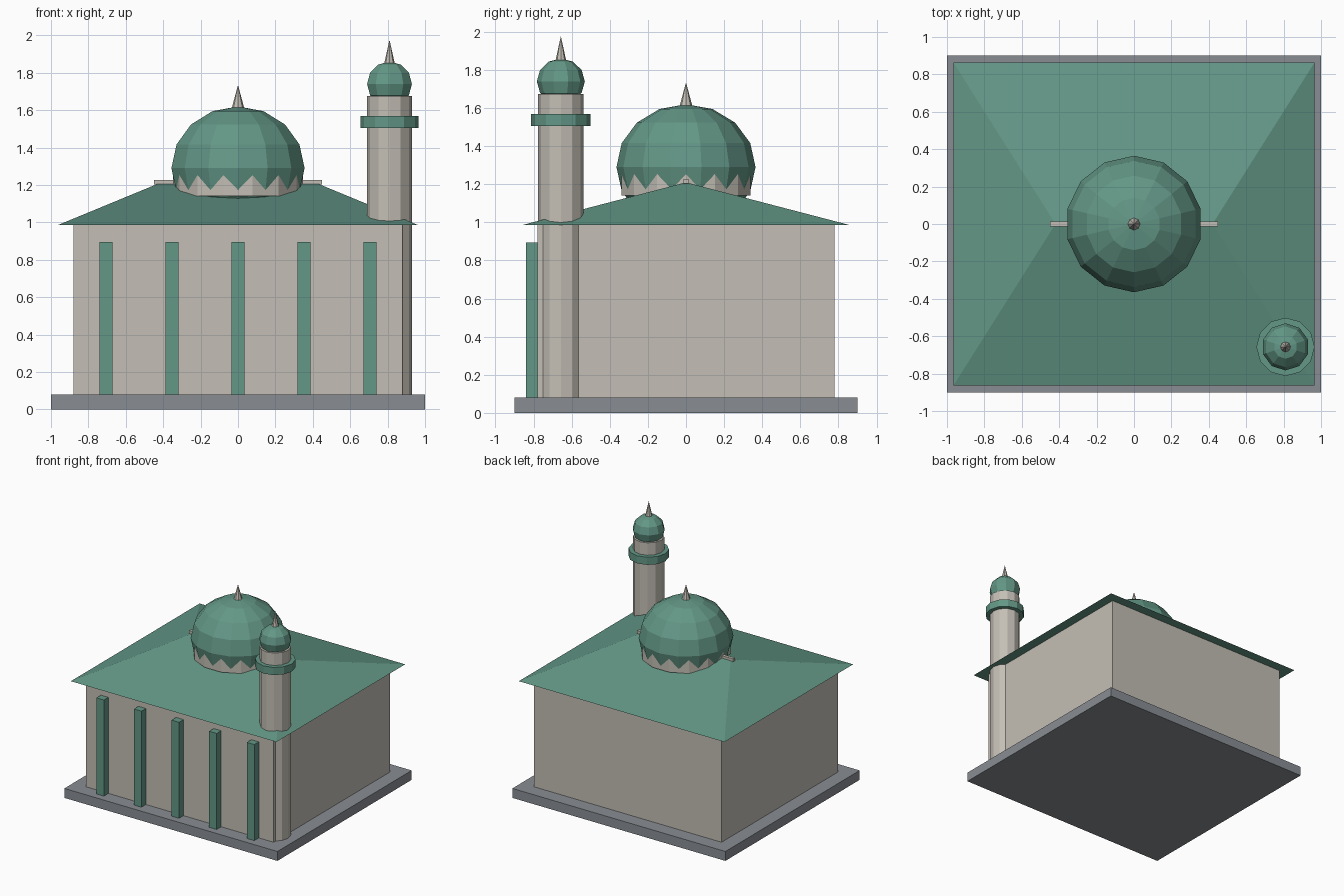
import bpy, bmesh, math
from mathutils import Matrix

if "Cube" in bpy.data.objects:
    bpy.data.objects.remove(bpy.data.objects["Cube"])


def material(name, rgb):
    m = bpy.data.materials.new(name)
    m.diffuse_color = (*rgb, 1)
    m.use_nodes = True
    m.node_tree.nodes["Principled BSDF"].inputs["Base Color"].default_value = m.diffuse_color
    return m


GREEN = material("green", (0.125, 0.31, 0.24))
STONE = material("warm stone", (0.55, 0.52, 0.465))
GREY = material("grey plinth", (0.25, 0.27, 0.295))


def finish(name, bm, mat):
    bmesh.ops.recalc_face_normals(bm, faces=bm.faces)
    me = bpy.data.meshes.new(name)
    bm.to_mesh(me)
    bm.free()
    me.materials.append(mat)
    ob = bpy.data.objects.new(name, me)
    bpy.context.collection.objects.link(ob)
    return ob


def box(name, x, y, z, mat):
    bm = bmesh.new()
    size = [b - a for a, b in (x, y, z)]
    mid = [(a + b) / 2 for a, b in (x, y, z)]
    bmesh.ops.create_cube(bm, size=1, matrix=Matrix.Translation(mid) @ Matrix.Diagonal((*size, 1)))
    return finish(name, bm, mat)


def tube(name, x, y, z0, z1, r0, r1, sides, mat, turn=0.0):
    bm = bmesh.new()
    mtx = Matrix.Translation((x, y, (z0 + z1) / 2)) @ Matrix.Rotation(turn, 4, 'Z')
    bmesh.ops.create_cone(bm, cap_ends=True, segments=sides, radius1=r0, radius2=r1,
                          depth=z1 - z0, matrix=mtx)
    return finish(name, bm, mat)


def ball(name, x, y, z, r, rz, sides, rings, mat):
    bm = bmesh.new()
    bmesh.ops.create_uvsphere(bm, u_segments=sides, v_segments=rings, radius=1,
                              matrix=Matrix.Translation((x, y, z)) @ Matrix.Diagonal((r, r, rz, 1)))
    return finish(name, bm, mat)


# Plinth and hall
box("plinth", (-1, 1), (-0.9, 0.9), (0, 0.08), GREY)
box("hall", (-0.88, 0.88), (-0.78, 0.78), (0.08, 0.99), STONE)

# Front pilasters
for i in range(-2, 3):
    cx = i * 0.353
    box(f"pilaster_{i + 3}", (cx - 0.035, cx + 0.035), (-0.84, -0.77), (0.08, 0.895), GREEN)

# Hipped roof
bm = bmesh.new()
ex, ey, ez, rx, rz = 0.965, 0.863, 0.985, 0.42, 1.21
a, b, c, d = [bm.verts.new((sx * ex, sy * ey, ez)) for sx, sy in ((-1, -1), (1, -1), (1, 1), (-1, 1))]
l, r = bm.verts.new((-rx, 0, rz)), bm.verts.new((rx, 0, rz))
for f in ((a, d, c, b), (a, b, r, l), (c, d, l, r), (b, c, r), (d, a, l)):
    bm.faces.new(f)
finish("hip_roof", bm, GREEN)
box("ridge_bar", (-0.45, 0.45), (-0.013, 0.013), (1.203, 1.228), STONE)

# Main dome: the drum is turned half a side against the dome, giving the scalloped edge
tube("dome_drum", 0, 0, 1.14, 1.27, 0.348, 0.348, 14, STONE, math.pi / 14)
ball("main_dome", 0, 0, 1.29, 0.365, 0.33, 14, 8, GREEN)
tube("main_finial", 0, 0, 1.605, 1.735, 0.035, 0, 8, STONE)

# Corner tower
tx, ty = 0.81, -0.657
tube("tower_shaft", tx, ty, 0.08, 1.675, 0.12, 0.12, 12, STONE)
tube("tower_balcony", tx, ty, 1.505, 1.57, 0.156, 0.156, 12, GREEN)
ball("tower_dome", tx, ty, 1.74, 0.126, 0.12, 10, 6, GREEN)
tube("tower_finial", tx, ty, 1.85, 1.977, 0.028, 0, 8, STONE)
